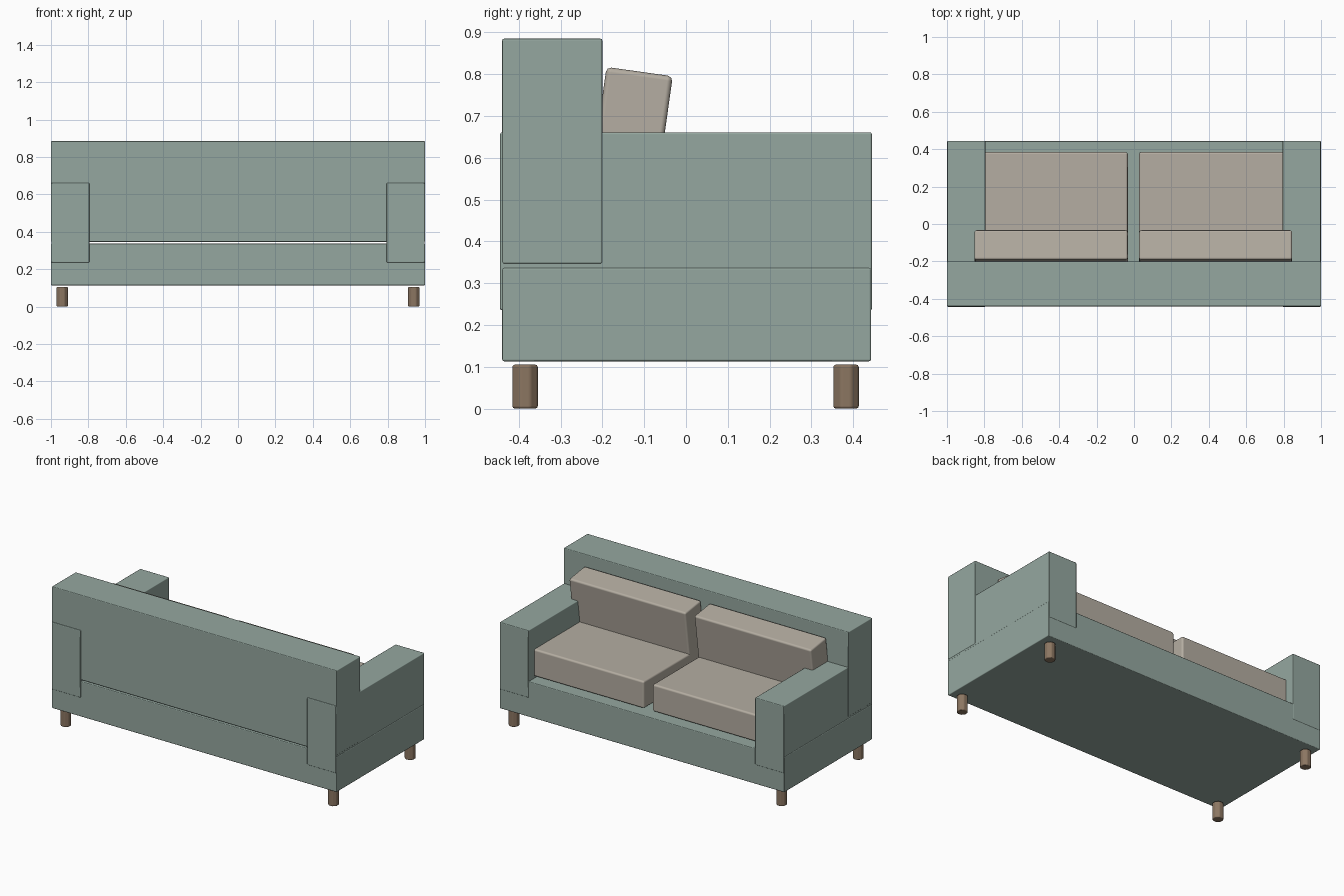
import bpy
import math

if "Cube" in bpy.data.objects:
    bpy.data.objects.remove(bpy.data.objects["Cube"])


def material(name, color):
    m = bpy.data.materials.new(name)
    m.diffuse_color = (*color, 1)
    m.use_nodes = True
    m.node_tree.nodes["Principled BSDF"].inputs["Base Color"].default_value = m.diffuse_color
    return m


FABRIC = material("green_fabric", (0.30, 0.39, 0.35))
CUSHION = material("beige_fabric", (0.46, 0.42, 0.36))
WOOD = material("brown_wood", (0.26, 0.18, 0.12))


def finish(ob, name, mat, bevel):
    ob.name = name
    ob.data.materials.append(mat)
    mod = ob.modifiers.new("soft_edges", 'BEVEL')
    mod.width = bevel
    mod.segments = 2
    mod.harden_normals = True
    bpy.ops.object.shade_smooth_by_angle(angle=math.radians(35))
    return ob


def box(name, lo, hi, mat, bevel=0.005, tilt=0.0):
    center = [(a + b) / 2 for a, b in zip(lo, hi)]
    bpy.ops.mesh.primitive_cube_add(size=1, location=center)
    ob = bpy.context.object
    ob.scale = [b - a for a, b in zip(lo, hi)]
    bpy.ops.object.transform_apply(location=False, rotation=False, scale=True)
    ob.rotation_euler.x = tilt
    return finish(ob, name, mat, bevel)


# Frame: base and backrest, with the narrow slit between them
box("base", (-1, -0.44, 0.113), (1, 0.443, 0.337), FABRIC)
box("backrest", (-1, -0.44, 0.346), (1, -0.20, 0.885), FABRIC)

for side, label in ((-1, "left"), (1, "right")):
    # Arm
    x0, x1 = sorted((side * 0.795, side * 0.998))
    box(label + "_arm", (x0, -0.445, 0.235), (x1, 0.445, 0.661), FABRIC)

    # Seat cushion and leaning back cushion, both tucked into the arm
    x0, x1 = sorted((side * 0.03 - 0.003, side * 0.85 - 0.004))
    box(label + "_seat_cushion", (x0, -0.195, 0.347), (x1, 0.385, 0.52),
        CUSHION, 0.012)
    box(label + "_back_cushion", (x0, -0.219, 0.405), (x1, -0.059, 0.808),
        CUSHION, 0.012, tilt=math.radians(-8))

    # Legs
    for y, end in ((-0.385, "back"), (0.383, "front")):
        bpy.ops.mesh.primitive_cylinder_add(
            vertices=8, radius=0.033, depth=0.105,
            location=(side * 0.94, y, 0.0525), rotation=(0, 0, math.pi / 8))
        finish(bpy.context.object, f"{label}_{end}_leg", WOOD, 0.006)
